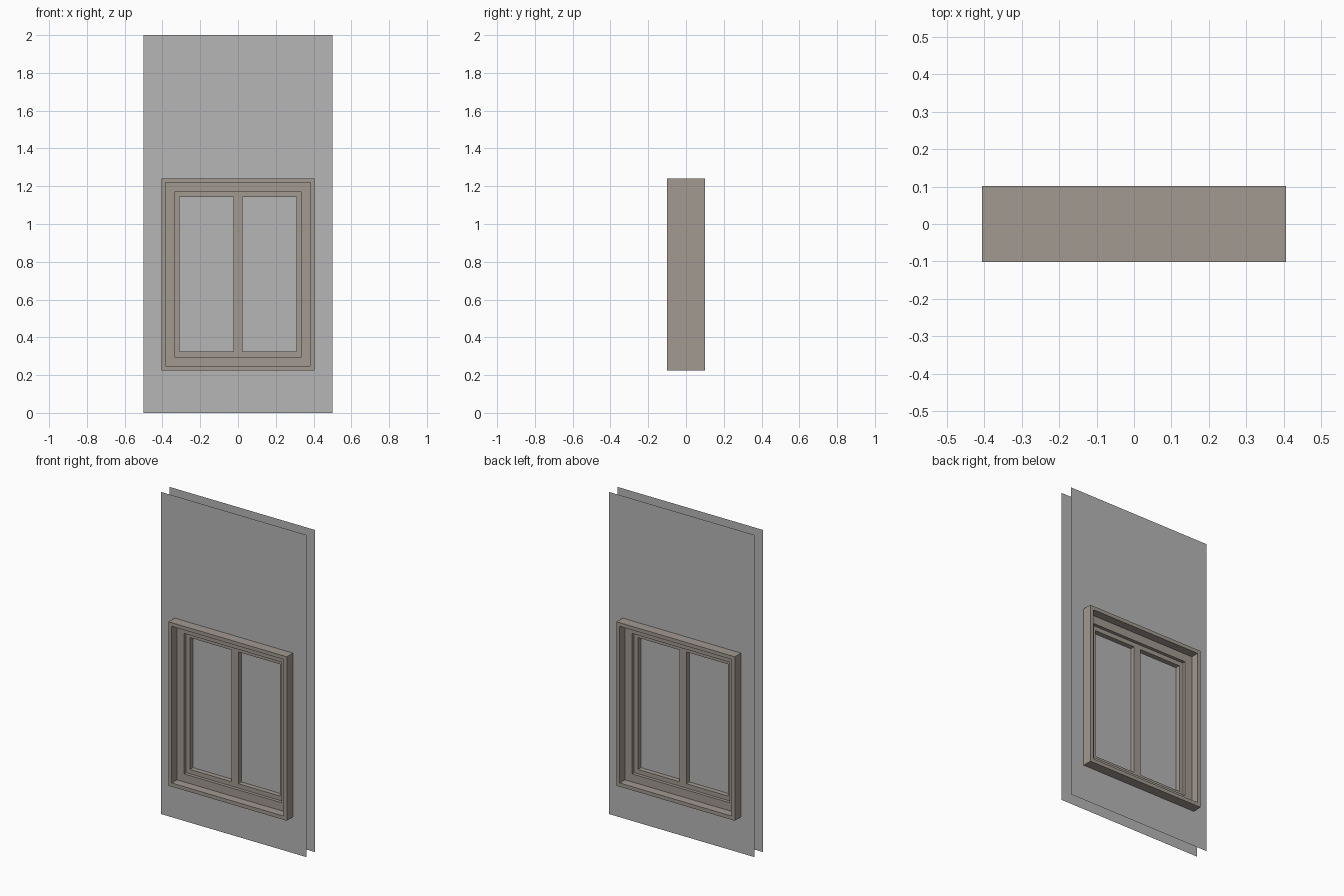
import bpy

if "Cube" in bpy.data.objects:
    bpy.data.objects.remove(bpy.data.objects["Cube"])

ZC = 0.733  # height of the window centre


def material(name, rgb):
    m = bpy.data.materials.new(name)
    m.diffuse_color = (*rgb, 1)
    m.use_nodes = True
    m.node_tree.nodes["Principled BSDF"].inputs["Base Color"].default_value = m.diffuse_color
    return m


plaster = material("grey_plaster", (0.47, 0.47, 0.47))
trim = material("warm_grey_trim", (0.36, 0.32, 0.285))
glass = material("grey_glass", (0.47, 0.47, 0.47))


def add_mesh(name, verts, faces, mat):
    me = bpy.data.meshes.new(name)
    me.from_pydata(verts, [], faces)
    me.materials.append(mat)
    ob = bpy.data.objects.new(name, me)
    bpy.context.collection.objects.link(ob)
    return ob


def rect(x, z0, z1, y):
    return [(-x, y, z0), (x, y, z0), (x, y, z1), (-x, y, z1)]


def window_rect(size, y):
    return rect(size[0], ZC - size[1], ZC + size[1], y)


def ring(name, outer, inner, depth):
    """Rectangular frame, front to back symmetric about y = 0."""
    loops = [window_rect(outer, -depth), window_rect(inner, -depth),
             window_rect(inner, depth), window_rect(outer, depth)]
    verts = [v for loop in loops for v in loop]
    faces = []
    for a in range(4):
        b = (a + 1) % 4
        for i in range(4):
            j = (i + 1) % 4
            faces.append((a * 4 + i, a * 4 + j, b * 4 + j, b * 4 + i))
    return add_mesh(name, verts, faces, trim)


# half width and half height of each step of the window, outside to inside
SIZES = [(0.406, 0.509), (0.384, 0.486), (0.335, 0.436), (0.309, 0.409)]

# thin wall sheets, each with an opening for the window
for name, y, flip in (("front_wall", -0.041, 1), ("back_wall", 0.041, -1)):
    verts = rect(0.5, 0, 2, y) + window_rect(SIZES[0], y)
    faces = [(i, (i + 1) % 4, (i + 1) % 4 + 4, i + 4)[::flip] for i in range(4)]
    add_mesh(name, verts, faces, plaster)

# casing, fixed frame and sash step inwards
for i, (name, depth) in enumerate((("casing", 0.1015), ("fixed_frame", 0.05),
                                   ("sash", 0.03))):
    ring(name, SIZES[i], SIZES[i + 1], depth)

# centre mullion
bpy.ops.mesh.primitive_cube_add(size=1, location=(0, 0, ZC))
mullion = bpy.context.object
mullion.name = "mullion"
mullion.scale = (0.047, 0.06, 2 * SIZES[3][1])
mullion.data.materials.append(trim)

# glass sheet behind the mullion faces
add_mesh("glass_pane", window_rect(SIZES[3], 0), [(0, 1, 2, 3)], glass)
